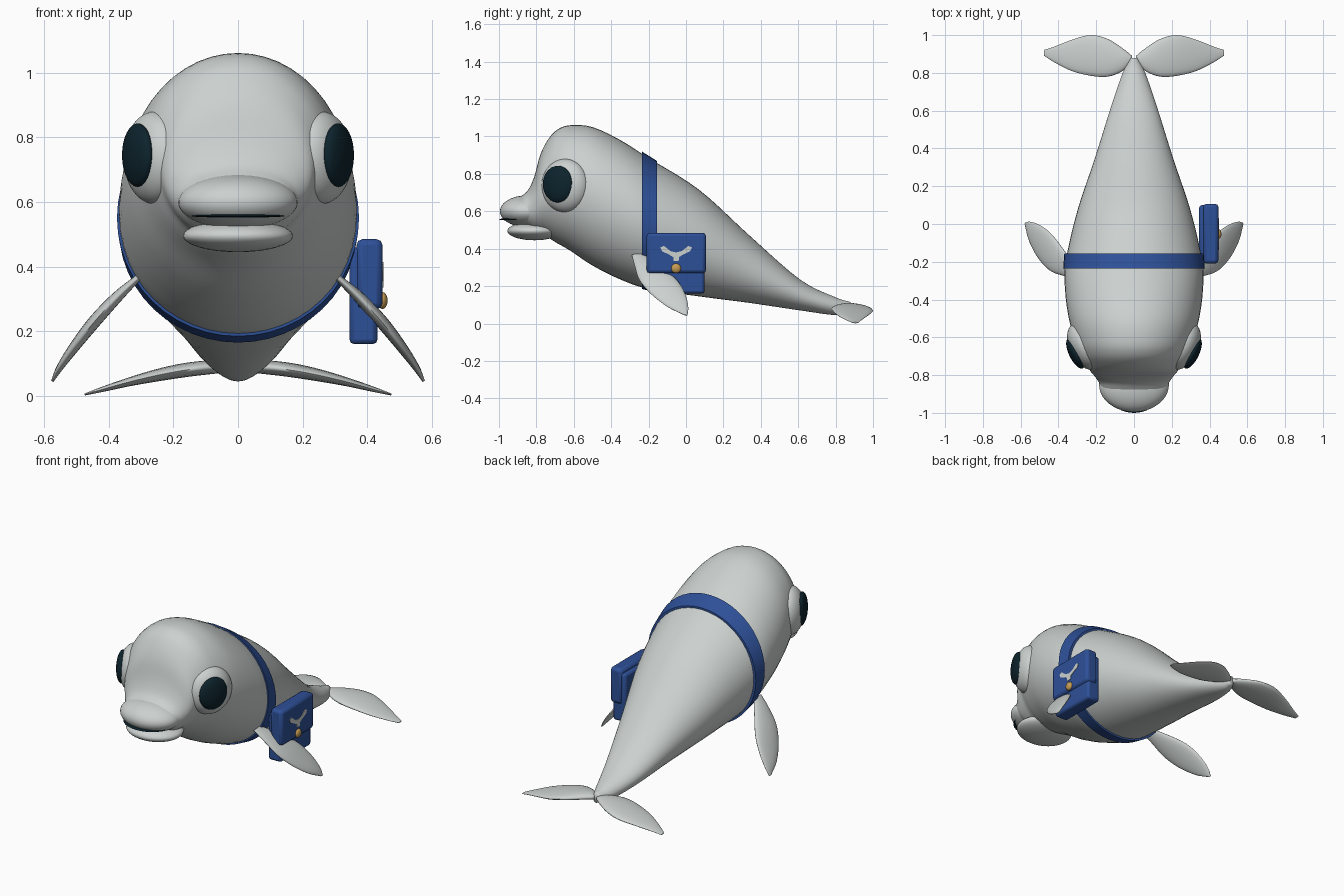
import bpy, bmesh
from math import sin, cos, pi, radians
from mathutils import Vector

if "Cube" in bpy.data.objects:
    bpy.data.objects.remove(bpy.data.objects["Cube"])


def material(name, rgb):
    mat = bpy.data.materials.new(name)
    mat.use_nodes = True
    mat.diffuse_color = (*rgb, 1)
    mat.node_tree.nodes["Principled BSDF"].inputs["Base Color"].default_value = (*rgb, 1)
    return mat


SKIN = material("pale grey skin", (.60, .64, .63))
DARK = material("dark eye", (.004, .017, .026))
BLUE = material("blue fabric", (.027, .08, .31))
GOLD = material("gold button", (.56, .33, .09))


def finish(bm, name, mat, angle=40):
    bmesh.ops.recalc_face_normals(bm, faces=bm.faces)
    mesh = bpy.data.meshes.new(name)
    bm.to_mesh(mesh)
    bm.free()
    mesh.materials.append(mat)
    obj = bpy.data.objects.new(name, mesh)
    bpy.context.collection.objects.link(obj)
    bpy.ops.object.select_all(action="DESELECT")
    bpy.context.view_layer.objects.active = obj
    obj.select_set(True)
    bpy.ops.object.shade_smooth_by_angle(angle=radians(angle))
    return obj


def loft(name, rings, mat, angle=40, closed=False):
    """Skin closed rings of points; cap the ends or join them in a loop."""
    bm = bmesh.new()
    rows = [[bm.verts.new(p) for p in ring] for ring in rings]
    pairs = list(zip(rows, rows[1:]))
    if closed:
        pairs.append((rows[-1], rows[0]))
    else:
        bm.faces.new(rows[0])
        bm.faces.new(rows[-1])
    for a, b in pairs:
        for i in range(len(a)):
            j = (i + 1) % len(a)
            bm.faces.new((a[i], a[j], b[j], b[i]))
    return finish(bm, name, mat, angle)


def ellipsoid(name, centre, radii, mat, turn=0):
    bm = bmesh.new()
    bmesh.ops.create_uvsphere(bm, u_segments=40, v_segments=24, radius=1)
    obj = finish(bm, name, mat, 180)
    obj.location, obj.scale = centre, radii
    obj.rotation_euler.z = turn


def box(name, low, high, mat, bevel):
    low, high = Vector(low), Vector(high)
    bm = bmesh.new()
    bmesh.ops.create_cube(bm, size=1)
    bmesh.ops.scale(bm, vec=high - low, verts=bm.verts)
    bmesh.ops.translate(bm, vec=(low + high) / 2, verts=bm.verts)
    obj = finish(bm, name, mat)
    mod = obj.modifiers.new("soft edges", "BEVEL")
    mod.width, mod.segments = bevel, 2


def refine(rows, steps):
    """Smooth spline through the rows of a small table."""
    pts = [Vector(r) for r in rows]
    pts = [pts[0] * 2 - pts[1]] + pts + [pts[-1] * 2 - pts[-2]]
    out = []
    for a, b, c, d in zip(pts, pts[1:], pts[2:], pts[3:]):
        for s in range(steps):
            t = s / steps
            out.append(b + (c - a) * t / 2 + (a - b * 2.5 + c * 2 - d / 2) * t * t
                       + ((b - c) * 3 + d - a) * t ** 3 / 2)
    return out + [pts[-2]]


def section(row, grow=0, count=48):
    """Oval body slice from (y, top, bottom, half width)."""
    y, top, bottom, half = row
    mid, tall = (top + bottom) / 2, (top - bottom) / 2 + grow
    angles = [2 * pi * i / count for i in range(count)]
    return [Vector(((half + grow) * cos(a), y, mid + tall * sin(a))) for a in angles]


# Body: y, top, bottom, half width, from snout to tail
BODY = [
    (-.93, .64, .56, .10), (-.88, .68, .53, .165), (-.84, .72, .50, .185),
    (-.81, .79, .48, .205), (-.78, .90, .47, .23), (-.74, .98, .46, .25),
    (-.69, 1.035, .43, .28), (-.62, 1.06, .39, .31), (-.5, 1.05, .31, .345),
    (-.35, .98, .235, .365), (-.2, .885, .185, .362), (.07, .715, .145, .30),
    (.34, .47, .11, .21), (.61, .235, .07, .125), (.8, .14, .045, .06),
    (.88, .115, .06, .02)]
body_rows = refine(BODY, 5)
loft("body", [section(r) for r in body_rows], SKIN, 80)

# Snout and mouth
ellipsoid("upper_lip", (0, -.85, .6), (.185, .145, .085), SKIN)
ellipsoid("lower_lip", (0, -.81, .495), (.17, .145, .05), SKIN)
ellipsoid("mouth_line", (0, -.87, .557), (.15, .13, .008), DARK)

# Strap: a band hugging the body
front, back = (Vector(BODY[9]).lerp(Vector(BODY[10]), t) for t in (.77, 1.3))
back = Vector((-.155, .857, .177, .357))
loft("strap", [section(front, -.02), section(front, .012),
               section(back, .012), section(back, -.02)], BLUE, 40, True)


def fin(name, rows, side):
    """Leaf from (x, z, front edge y, back edge y, half thickness) rows."""
    rows = refine(rows, 4)
    rings = []
    for i, (x, z, y1, y2, thick) in enumerate(rows):
        a, b = rows[max(i - 1, 0)], rows[min(i + 1, len(rows) - 1)]
        normal = Vector((a[1] - b[1], 0, b[0] - a[0])).normalized()
        ring = []
        for k in range(20):
            ang = 2 * pi * k / 20
            p = Vector((x, (y1 + y2) / 2 + (y2 - y1) / 2 * cos(ang), z))
            p += normal * thick * sin(ang)
            ring.append((p.x * side, p.y, p.z))
        rings.append(ring)
    loft(name, rings, SKIN, 70)


FLIPPER = [
    (.31, .365, -.29, -.22, .01), (.37, .31, -.275, -.14, .017),
    (.44, .235, -.25, -.05, .02), (.50, .16, -.19, -.005, .017),
    (.55, .09, -.10, .012, .011), (.575, .045, -.01, .008, .004)]
FLUKE = [
    (.01, .09, .86, .89, .012), (.06, .09, .81, .93, .02),
    (.14, .083, .78, .98, .022), (.23, .068, .785, 1, .02),
    (.33, .045, .81, .975, .014), (.42, .02, .855, .94, .008),
    (.475, .004, .89, .922, .003)]

# Paired parts: fins and eyes
for side, label in ((1, "left"), (-1, "right")):
    fin(label + "_flipper", FLIPPER, side)
    fin(label + "_tail_fluke", FLUKE, side)
    turn = -.45 * side
    ellipsoid(label + "_eye_mound", (.258 * side, -.645, .737), (.085, .135, .143), SKIN, turn)
    ellipsoid(label + "_pupil", (.31 * side, -.685, .745), (.034, .088, .098), DARK, turn)

# Satchel with flap, button and fluke-shaped patch
box("bag_body", (.345, -.2, .16), (.432, .1, .46), BLUE, .015)
box("bag_flap", (.367, -.21, .268), (.447, .107, .485), BLUE, .018)
ellipsoid("bag_button", (.447, -.053, .295), (.016, .026, .026), GOLD)
half = [(.03, .387), (.065, .415), (.085, .407), (.075, .386),
        (.04, .37), (.015, .355), (.014, .335)]
outline = [(0, .38)] + half + [(-y, z) for y, z in reversed(half)]
loft("bag_patch", [[(x, y - .053, z) for y, z in outline] for x in (.444, .45)], SKIN)
